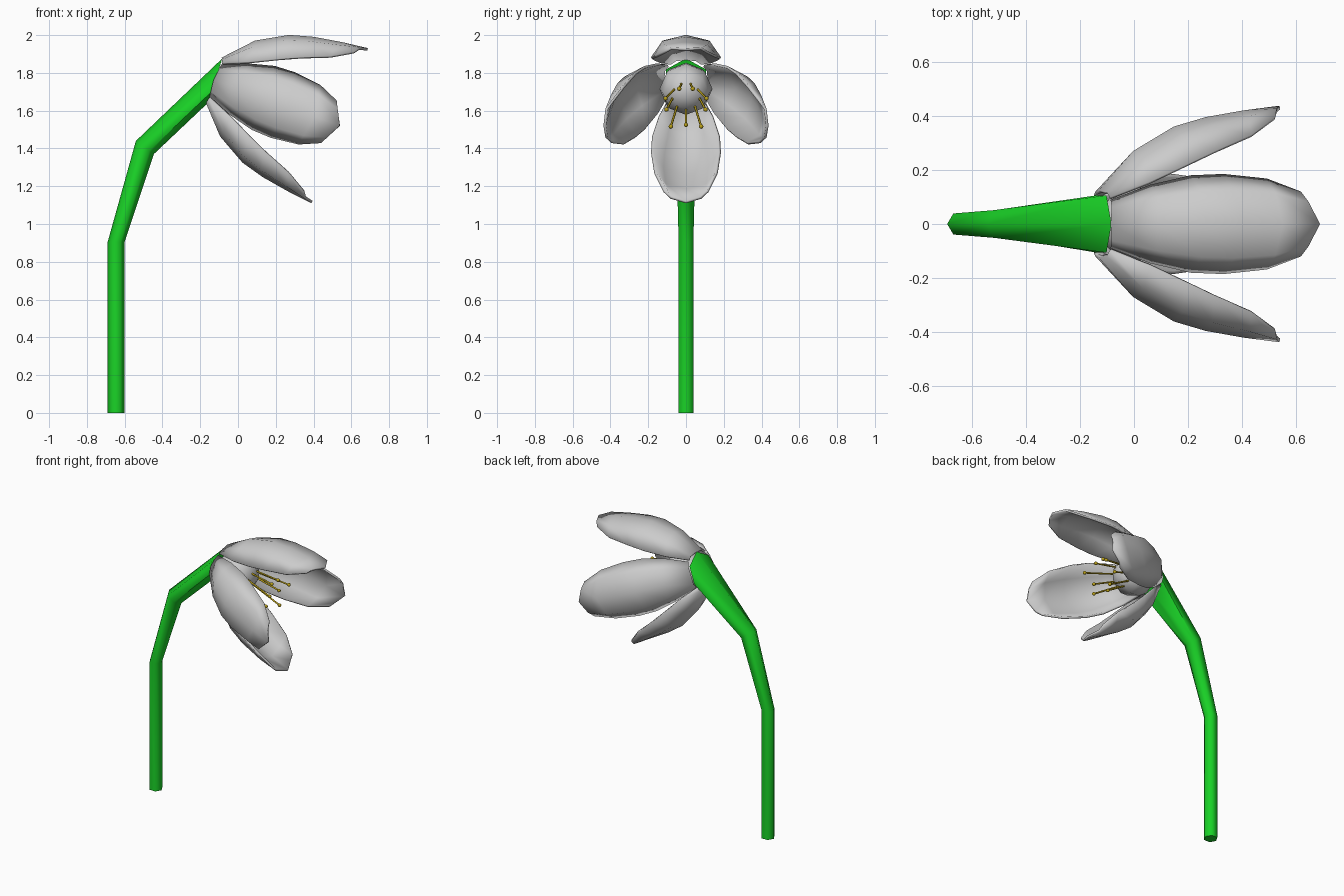
import bpy, bmesh, math
from mathutils import Vector, Matrix

if "Cube" in bpy.data.objects:
    bpy.data.objects.remove(bpy.data.objects["Cube"])

def material(name, rgb):
    m = bpy.data.materials.new(name)
    m.diffuse_color = (*rgb, 1)
    m.use_nodes = True
    m.node_tree.nodes["Principled BSDF"].inputs["Base Color"].default_value = m.diffuse_color
    return m

GREEN = material("stem_green", (0.01, 0.65, 0.02))
YELLOW = material("pollen_yellow", (0.5, 0.36, 0.01))

# Flower frame: local z points out of the bloom, local x is radially up
CENTER = Vector((-0.12, 0, 1.76))
TILT = math.radians(20)
up = Vector((math.sin(TILT), 0, math.cos(TILT)))
axis = Vector((math.cos(TILT), 0, -math.sin(TILT)))
FRAME = Matrix.Translation(CENTER) @ Matrix((up, axis.cross(up), axis)).transposed().to_4x4()

def finish(name, bm, mat=None, angle=65):
    me = bpy.data.meshes.new(name)
    bm.to_mesh(me)
    bm.free()
    ob = bpy.data.objects.new(name, me)
    bpy.context.collection.objects.link(ob)
    if mat:
        me.materials.append(mat)
    bpy.ops.object.select_all(action='DESELECT')
    ob.select_set(True)
    bpy.context.view_layer.objects.active = ob
    bpy.ops.object.shade_smooth_by_angle(angle=math.radians(angle))
    return ob

# Stem: hexagonal rings (x, z, radius, ring direction x, z)
bm = bmesh.new()
rings = []
for x, z, r, dx, dz in [(-0.645, 0, 0.045, -1, 0), (-0.645, 0.905, 0.045, -1, 0),
                        (-0.493, 1.405, 0.059, -0.81, 0.59), (-0.12, 1.76, 0.122, 0.3, 0.954)]:
    d = Vector((dx, 0, dz)).normalized()
    rings.append([bm.verts.new(Vector((x, 0, z)) + r * (math.cos(t) * d + math.sin(t) * Vector((0, 1, 0))))
                  for t in (i * math.pi / 3 for i in range(6))])
for a, b in zip(rings, rings[1:]):
    for i in range(6):
        j = (i + 1) % 6
        bm.faces.new((a[i], a[j], b[j], b[i]))
bm.faces.new(rings[0])
bm.faces.new(rings[-1])
bmesh.ops.recalc_face_normals(bm, faces=bm.faces)
finish("stem", bm, GREEN)

# Petals: rows of (centre depth, centre radius, edge depth, edge radius, half width)
ROWS = [(-0.01, 0.125, 0.0, 0.098, 0.09), (0.125, 0.27, 0.135, 0.155, 0.145),
        (0.284, 0.36, 0.27, 0.22, 0.18), (0.41, 0.395, 0.38, 0.27, 0.185),
        (0.56, 0.42, 0.53, 0.33, 0.168), (0.70, 0.437, 0.64, 0.395, 0.12)]
for k, side in enumerate(("top", "left", "bottom", "right")):
    bm = bmesh.new()
    grid = []
    for ca, cr, ea, er, w in ROWS:
        row = []
        for s, f in ((-1, 1), (-0.68, 0.25), (0, 0), (0.68, 0.25), (1, 1)):
            fa = abs(s)
            row.append(bm.verts.new((cr + (er - cr) * f, s * w, ca + (ea - ca) * fa)))
        grid.append(row)
    for a, b in zip(grid, grid[1:]):
        for i in range(4):
            bm.faces.new((a[i], a[i + 1], b[i + 1], b[i]))
    bmesh.ops.transform(bm, matrix=FRAME @ Matrix.Rotation(k * math.pi / 2, 4, 'Z'), verts=bm.verts)
    ob = finish("petal_" + side, bm)
    mod = ob.modifiers.new("thickness", 'SOLIDIFY')
    mod.thickness = 0.014
    mod.offset = -1

# Flower heart: low-poly ball inside the cup
bm = bmesh.new()
bmesh.ops.create_uvsphere(bm, u_segments=8, v_segments=6, radius=0.14,
                          matrix=FRAME @ Matrix.Translation((0, 0, 0.13)))
finish("flower_heart", bm)

# Stamens: slender filaments with a small bead at each tip
bm = bmesh.new()
N = 9
for i in range(N):
    t = 2 * math.pi * (i + 0.5) / N
    ray = Vector((math.cos(t), math.sin(t), 0))
    base = FRAME @ (ray * 0.07 + Vector((0, 0, 0.23)))
    tip = FRAME @ (ray * (0.125 if i % 2 else 0.105) + Vector((0, 0, 0.45 if i % 2 else 0.40)))
    d = tip - base
    rot = d.to_track_quat('Z', 'Y').to_matrix().to_4x4()
    bmesh.ops.create_cone(bm, cap_ends=True, segments=6, radius1=0.006, radius2=0.006, depth=d.length,
                          matrix=Matrix.Translation((base + tip) / 2) @ rot)
    bmesh.ops.create_uvsphere(bm, u_segments=8, v_segments=6, radius=0.012,
                              matrix=Matrix.Translation(tip) @ rot)
finish("stamens", bm, YELLOW)
